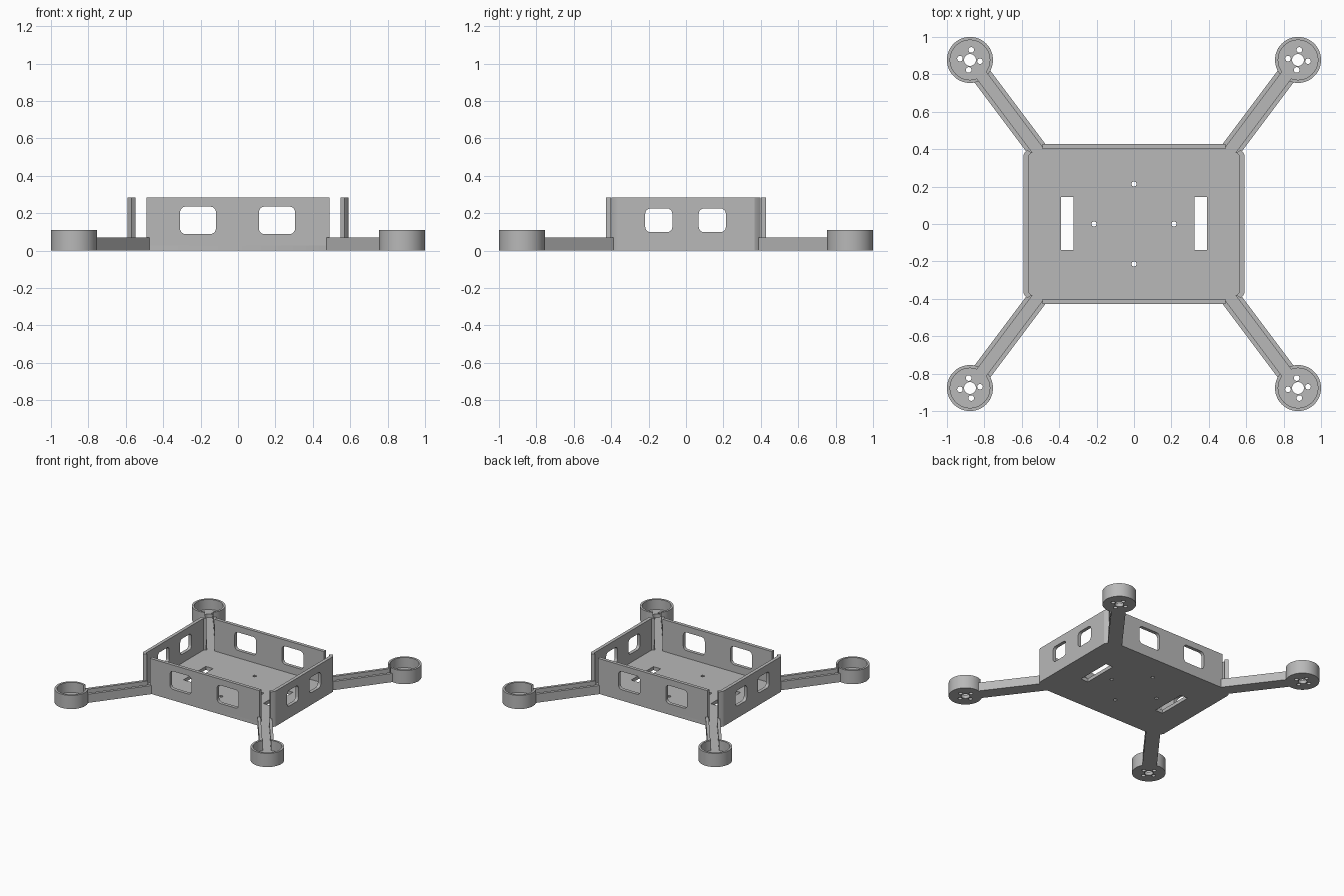
import bpy, bmesh
from math import sin, cos, pi, asin, atan2, radians
from mathutils import Matrix

cube = bpy.data.objects.get("Cube")
if cube:
    bpy.data.objects.remove(cube, do_unlink=True)

grey = bpy.data.materials.new("frame grey")
grey.use_nodes = True
COLOUR = (0.48, 0.48, 0.48, 1)
grey.diffuse_color = COLOUR
grey.node_tree.nodes["Principled BSDF"].inputs["Base Color"].default_value = COLOUR

FLOOR, WALL_TOP = 0.028, 0.285
HUB, HUB_R, HUB_IN, HUB_TOP = 0.877, 0.123, 0.106, 0.11
ARM_HALF, ARM_WALL, ARM_TOP = 0.053, 0.023, 0.07


def arc(cx, cy, r, a0, a1, n):
    return [(cx + r * cos(a0 + (a1 - a0) * i / n),
             cy + r * sin(a0 + (a1 - a0) * i / n)) for i in range(n + 1)]


def circle(cx, cy, r, n):
    return arc(cx, cy, r, 0, 2 * pi, n)[:-1]


def rect(x0, x1, y0, y1):
    return [(x0, y0), (x1, y0), (x1, y1), (x0, y1)]


def rounded(x0, x1, y0, y1, r):
    corners = [(x1 - r, y1 - r), (x0 + r, y1 - r), (x0 + r, y0 + r), (x1 - r, y0 + r)]
    return [p for i, (x, y) in enumerate(corners)
            for p in arc(x, y, r, i * pi / 2, (i + 1) * pi / 2, 5)]


def panel(name, loops, z0, z1, matrix=Matrix()):
    """Extrude an outline (with optional hole loops) from z0 to z1."""
    curve = bpy.data.curves.new(name, 'CURVE')
    curve.dimensions, curve.fill_mode = '2D', 'BOTH'
    curve.extrude = (z1 - z0) / 2
    for loop in loops:
        spline = curve.splines.new('POLY')
        spline.points.add(len(loop) - 1)
        for point, (x, y) in zip(spline.points, loop):
            point.co = (x, y, 0, 1)
        spline.use_cyclic_u = True
    temp = bpy.data.objects.new(name, curve)
    bpy.context.collection.objects.link(temp)
    bpy.context.view_layer.update()
    mesh = bpy.data.meshes.new_from_object(
        temp.evaluated_get(bpy.context.evaluated_depsgraph_get()))
    bpy.data.objects.remove(temp)
    bpy.data.curves.remove(curve)

    bm = bmesh.new()
    bm.from_mesh(mesh)
    bmesh.ops.remove_doubles(bm, verts=bm.verts, dist=1e-5)
    bm.transform(matrix @ Matrix.Translation((0, 0, (z0 + z1) / 2)))
    bmesh.ops.recalc_face_normals(bm, faces=bm.faces)
    bm.to_mesh(mesh)
    bm.free()
    mesh.materials.clear()
    mesh.materials.append(grey)
    ob = bpy.data.objects.new(name, mesh)
    bpy.context.collection.objects.link(ob)
    bpy.ops.object.select_all(action='DESELECT')
    ob.select_set(True)
    bpy.context.view_layer.objects.active = ob
    bpy.ops.object.shade_smooth_by_angle(angle=radians(30))
    return ob


# Base plate with chamfered corners, strap slots and screw holes
corner = [(0.592, 0.365), (0.567, 0.395), (0.49, 0.427)]
outline = (corner + [(-x, y) for x, y in reversed(corner)]
           + [(-x, -y) for x, y in corner] + [(x, -y) for x, y in reversed(corner)])
slots = [rect(s * 0.357 - 0.033, s * 0.357 + 0.033, -0.14, 0.145) for s in (-1, 1)]
screws = [circle(0.214 * cos(i * pi / 2), 0.214 * sin(i * pi / 2), 0.014, 8) for i in range(4)]
panel("base_plate", [outline] + slots + screws, 0, FLOOR)

# Front and back walls with two windows each
stand_x = Matrix.Rotation(pi / 2, 4, 'X')
front_loops = [rect(-0.49, 0.49, 0, WALL_TOP),
               rounded(-0.31, -0.118, 0.088, 0.235, 0.03),
               rounded(0.112, 0.305, 0.088, 0.235, 0.03)]
panel("front_wall", front_loops, 0.4, 0.427, stand_x)
panel("back_wall", front_loops, -0.427, -0.4, stand_x)

# Side walls with two windows each and short inward-bent ends
stand_y = Matrix.Rotation(pi / 2, 4, 'Z') @ stand_x
side_loops = [rect(-0.365, 0.365, 0, WALL_TOP),
              rounded(-0.218, -0.073, 0.098, 0.225, 0.028),
              rounded(0.068, 0.213, 0.098, 0.225, 0.028)]
for side, s in (("left", 1), ("right", -1)):
    lo, hi = sorted((s * 0.565, s * 0.592))
    panel(side + "_wall", side_loops, lo, hi, stand_y)
    for end, e in (("front", -1), ("back", 1)):
        lip = [(0.565, 0.365), (0.592, 0.365), (0.585, 0.38), (0.57, 0.397), (0.549, 0.38)]
        panel(f"{side}_{end}_wall_lip", [[(s * x, e * y) for x, y in lip]], 0, WALL_TOP)

# Four channel arms, each ending in an open motor cup
DX, DY = 0.6, 0.8
heading = atan2(-DY, -DX)
gap = asin((ARM_HALF - ARM_WALL) / HUB_R)
gap_in = asin((ARM_HALF - ARM_WALL) / HUB_IN)


def along(t, off):
    return (HUB + DX * t + DY * off, HUB + DY * t - DX * off)


def strip(t_a, t_b, a, b, t_end):
    return [along(t_a, a), along(t_b, b), along(t_end, b), along(t_end, a)]


inner = ARM_HALF - ARM_WALL
ring = (arc(HUB, HUB, HUB_R, heading + gap, heading + 2 * pi - gap, 56)
        + arc(HUB, HUB, HUB_IN, heading + 2 * pi - gap_in, heading + gap_in, 56))
for sx, sy, place in ((1, -1, "front_left"), (-1, -1, "front_right"),
                      (1, 1, "back_left"), (-1, 1, "back_right")):
    def mir(loop):
        return [(sx * x, sy * y) for x, y in loop]

    panel(place + "_arm_floor", [mir(strip(-0.62, -0.585, -ARM_HALF, ARM_HALF, -0.105))], 0, FLOOR)
    panel(place + "_arm_inner_wall",
          [mir(strip(-0.625, -0.61, -ARM_HALF, -inner, -0.107))], 0, ARM_TOP)
    panel(place + "_arm_outer_wall",
          [mir(strip(-0.6, -0.585, inner, ARM_HALF, -0.107))], 0, ARM_TOP)
    cx, cy = sx * HUB, sy * HUB
    bolts = [circle(cx + 0.054 * cos(a), cy + 0.054 * sin(a), 0.015, 14)
             for a in (i * pi / 2 - sy * 0.13 for i in range(4))]
    panel(place + "_motor_mount",
          [circle(cx, cy, HUB_R, 60), circle(cx, cy, 0.032, 24)] + bolts, 0, FLOOR)
    panel(place + "_motor_cup", [mir(ring)], 0, HUB_TOP)
